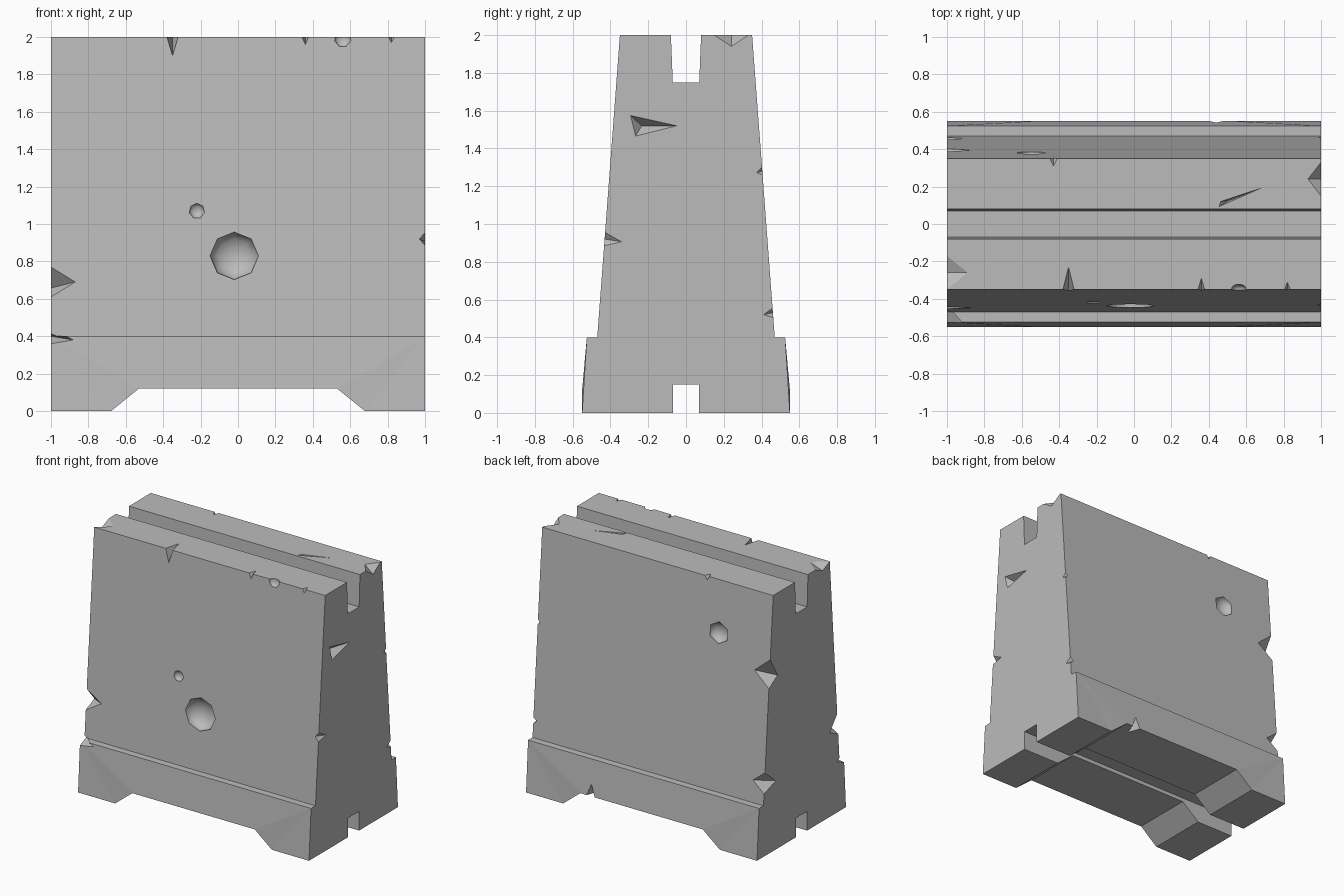
import bpy, bmesh, math
from mathutils import Vector, Matrix

if "Cube" in bpy.data.objects:
    bpy.data.objects.remove(bpy.data.objects["Cube"])

concrete = bpy.data.materials.new("grey concrete")
concrete.use_nodes = True
grey = (0.5, 0.5, 0.5, 1)
concrete.diffuse_color = grey
concrete.node_tree.nodes["Principled BSDF"].inputs["Base Color"].default_value = grey


def make_object(name, bm):
    bmesh.ops.recalc_face_normals(bm, faces=bm.faces[:])
    mesh = bpy.data.meshes.new(name)
    bm.to_mesh(mesh)
    bm.free()
    mesh.materials.append(concrete)
    obj = bpy.data.objects.new(name, mesh)
    bpy.context.collection.objects.link(obj)
    return obj


def prism(name, outline, offset):
    """Extrude a closed outline along the offset."""
    bm = bmesh.new()
    face = bm.faces.new([bm.verts.new(p) for p in outline])
    ext = bmesh.ops.extrude_face_region(bm, geom=[face])["geom"]
    bmesh.ops.translate(bm, vec=offset, verts=[v for v in ext if isinstance(v, bmesh.types.BMVert)])
    return make_object(name, bm)


def cut(target, cutter):
    mod = target.modifiers.new("cut", "BOOLEAN")
    mod.operation, mod.solver, mod.object = "DIFFERENCE", "EXACT", cutter
    bpy.context.view_layer.objects.active = target
    bpy.ops.object.modifier_apply(modifier=mod.name)
    bpy.data.objects.remove(cutter)


# Barrier body: stepped, tapered section with a groove above and below
half = [(0.07, 0.15), (0.07, 0), (0.55, 0), (0.525, 0.4), (0.47, 0.4),
        (0.35, 2), (0.08, 2), (0.07, 1.75)]
section = half + [(-y, z) for y, z in reversed(half)]
body = prism("concrete_barrier", [(-1, y, z) for y, z in section], (2, 0, 0))

# Drain arch between the two feet
arch = [(-0.74, -0.05), (-0.53, 0.12), (0.53, 0.12), (0.74, -0.05)]
cut(body, prism("arch_cutter", [(x, -1, z) for x, z in arch], (0, 2, 0)))

# The lip above the arch stands slightly proud
bm = bmesh.new()
bm.from_mesh(body.data)
for v in bm.verts:
    if abs(v.co.z - 0.12) < 0.01 and abs(v.co.y) > 0.5:
        v.co.y = math.copysign(0.55, v.co.y)
bmesh.ops.triangulate(bm, faces=bm.faces[:])
bm.to_mesh(body.data)
bm.free()

# Damage: all chips and craters share one cutter
damage = bmesh.new()


def hull(points):
    verts = [damage.verts.new(p) for p in points]
    bmesh.ops.convex_hull(damage, input=verts)


def edge_chip(corner, along, a, b):
    """Notch an edge, reaching a and b into its two faces."""
    p, along, a, b = map(Vector, (corner, along, a, b))
    out = (a + b) * -0.4
    hull([p + along, p - along, p + a, p + b,
          p + out + along, p + out - along, p + a - b * 0.3, p + b - a * 0.3])


def gouge(rim, inward):
    """Triangular scrape, deepest near its first corner."""
    rim, inward = [Vector(p) for p in rim], Vector(inward)
    deep = (rim[0] * 2 + rim[1] + rim[2] * 2) / 5 + inward
    hull([p - inward * 0.1 for p in rim] + [deep])


def crater(x, z, side, radius, sides):
    """Rounded pit in the sloping front or back face."""
    y = side * (0.47 - 0.075 * (z - 0.4))
    place = (Matrix.Translation((x, y, z)) @ Matrix.Rotation(math.pi / 2, 4, "X")
             @ Matrix.Diagonal((1, 1, 0.65, 1)))
    verts = bmesh.ops.create_uvsphere(damage, u_segments=sides, v_segments=8,
                                      radius=radius, matrix=place)["verts"]
    for face in {f for v in verts for f in v.link_faces}:
        face.smooth = True


crater(-0.02, 0.83, -1, 0.13, 8)
crater(-0.22, 1.07, -1, 0.042, 7)
crater(-0.55, 1.6, 1, 0.085, 6)
crater(0.56, 1.99, -1, 0.045, 7)

# Chips along the end edges: end side, face side, height, size, reach
for end, face, z, tall, into_face, into_end in [
        (-1, -1, 0.69, 0.08, 0.13, 0.1), (-1, 1, 1.4, 0.11, 0.13, 0.1),
        (-1, 1, 0.57, 0.08, 0.1, 0.14), (1, -1, 0.92, 0.035, 0.03, 0.09),
        (1, 1, 1.28, 0.02, 0.02, 0.03), (1, 1, 0.53, 0.025, 0.03, 0.05)]:
    y = face * (0.47 - 0.075 * (z - 0.4))
    edge_chip((end, y, z), (0, -face * 0.075 * tall, tall),
              (-end * into_face, 0, 0), (0, -face * into_end, -tall * 0.4))

# Chip on the step corner
edge_chip((-1, -0.525, 0.4), (0, 0, 0.04), (0.12, 0, -0.02), (0, 0.09, 0))

# Chips along the top long edges: x, side, half width, depth down, reach across
for x, face, wide, down, across in [
        (-0.35, -1, 0.03, 0.1, 0.12), (0.36, -1, 0.018, 0.04, 0.06),
        (0.82, -1, 0.015, 0.03, 0.04), (-0.43, 1, 0.02, 0.03, 0.04)]:
    edge_chip((x, face * 0.35, 2), (wide, 0, 0),
              (0, 0, -down), (0, -face * across, 0))

# Chips on the short top edges
edge_chip((-1, -0.26, 2), (0, 0.09, 0), (0.11, 0, 0), (0, 0, -0.04))
edge_chip((1, 0.24, 2), (0, 0.09, 0), (-0.07, 0, 0), (0, 0, -0.06))

# Notch in the back lower lip
edge_chip((0.44, 0.55, 0.12), (0.035, 0, 0), (0, 0, 0.1), (0, -0.1, 0))

# Scrapes on the top and the end
gouge([(0.45, 0.09, 2), (0.7, 0.2, 2), (0.46, 0.12, 2)], (0, 0, -0.04))
gouge([(1, -0.3, 1.58), (1, -0.03, 1.52), (1, -0.27, 1.46)], (-0.06, 0, 0))

cut(body, make_object("damage_cutter", damage))
